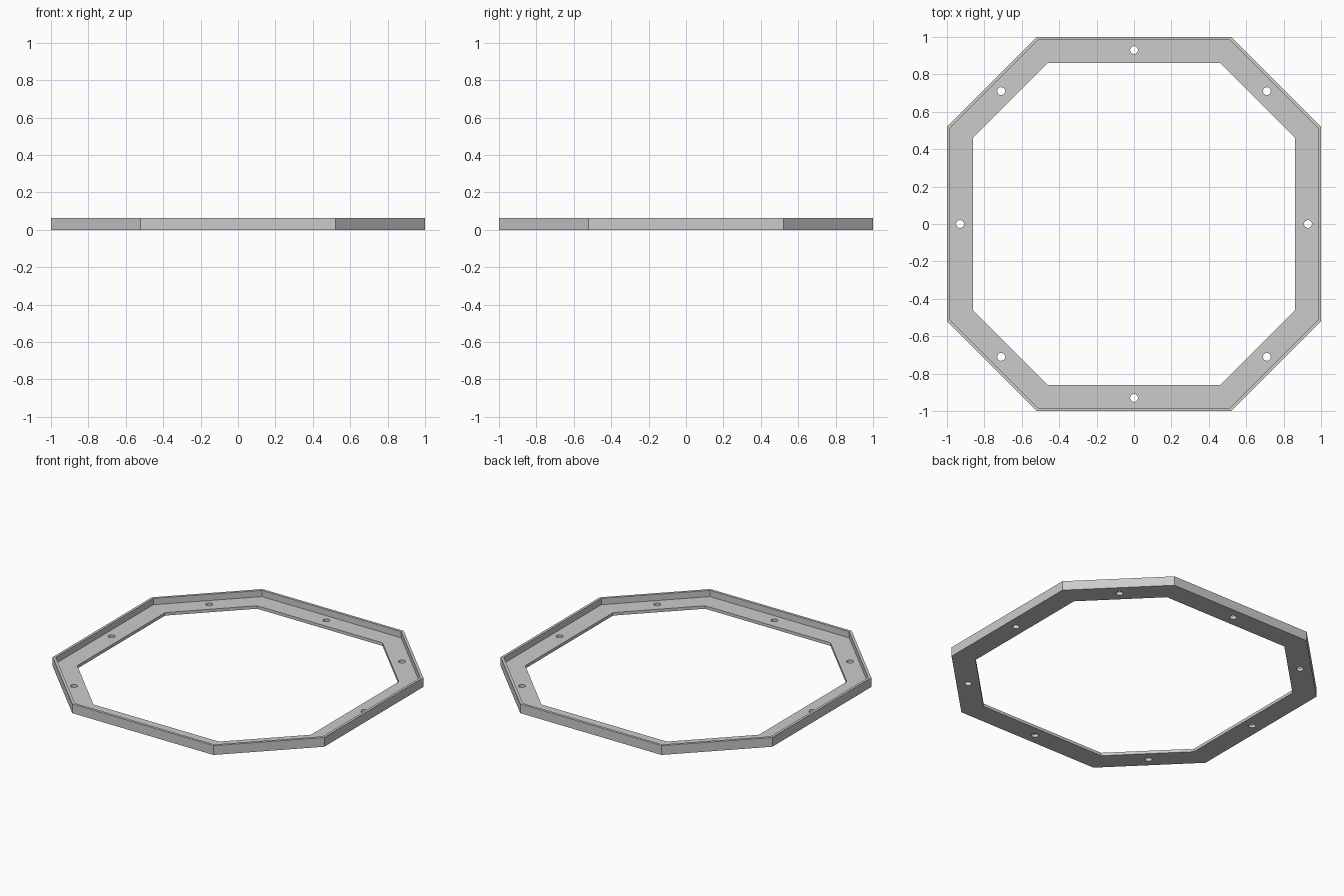
import bpy
import bmesh
from math import radians, cos, sin
from mathutils import Matrix

cube = bpy.data.objects.get("Cube")
if cube:
    bpy.data.objects.remove(cube, do_unlink=True)

WIDTH = 0.14       # flange width, measured in from the outer faces
RIM = 0.017        # rim wall thickness
FLOOR = 0.02       # flange thickness
HEIGHT = 0.062
CORNER = 0.52      # half length of the straight sides
HOLE_RADIUS = 0.021


def octagon(inset):
    """Corners of the outline, moved inward by the same amount on all sides."""
    a = 1 - inset
    c = CORNER - inset * (2 ** 0.5 - 1)
    return [(a, -c), (a, c), (c, a), (-c, a),
            (-a, c), (-a, -c), (-c, -a), (c, -a)]


def make_object(name, bm):
    bmesh.ops.recalc_face_normals(bm, faces=bm.faces)
    mesh = bpy.data.meshes.new(name)
    bm.to_mesh(mesh)
    bm.free()
    obj = bpy.data.objects.new(name, mesh)
    bpy.context.collection.objects.link(obj)
    return obj


grey = bpy.data.materials.new("light grey")
grey.use_nodes = True
colour = (0.6, 0.6, 0.6, 1)
grey.diffuse_color = colour
grey.node_tree.nodes["Principled BSDF"].inputs["Base Color"].default_value = colour

# Frame: an L-shaped section carried round the octagon
section = [(0, 0), (WIDTH, 0), (WIDTH, FLOOR),
           (RIM, FLOOR), (RIM, HEIGHT), (0, HEIGHT)]
bm = bmesh.new()
rings = [[bm.verts.new((x, y, z)) for x, y in octagon(inset)]
         for inset, z in section]
for i, ring in enumerate(rings):
    following = rings[(i + 1) % len(rings)]
    for j in range(8):
        k = (j + 1) % 8
        bm.faces.new((ring[j], ring[k], following[k], following[j]))
frame = make_object("octagonal_frame", bm)
frame.data.materials.append(grey)

# Screw holes: one in the middle of each side of the flange
bm = bmesh.new()
for i in range(8):
    side = 1 if i % 2 == 0 else (1 + CORNER) / 2 ** 0.5
    reach = side - WIDTH / 2
    angle = radians(45 * i)
    place = Matrix.Translation((reach * cos(angle), reach * sin(angle), FLOOR / 2))
    bmesh.ops.create_cone(bm, cap_ends=True, segments=24, radius1=HOLE_RADIUS,
                          radius2=HOLE_RADIUS, depth=FLOOR * 2, matrix=place)
cutter = make_object("hole_cutter", bm)
cutter.hide_render = True

cut = frame.modifiers.new("screw holes", 'BOOLEAN')
cut.operation = 'DIFFERENCE'
cut.solver = 'EXACT'
cut.object = cutter
bpy.context.view_layer.objects.active = frame
frame.select_set(True)
bpy.ops.object.modifier_apply(modifier=cut.name)
bpy.data.objects.remove(cutter, do_unlink=True)

# Round hole walls, crisp edges everywhere else
bpy.ops.object.shade_smooth_by_angle(angle=radians(30))
